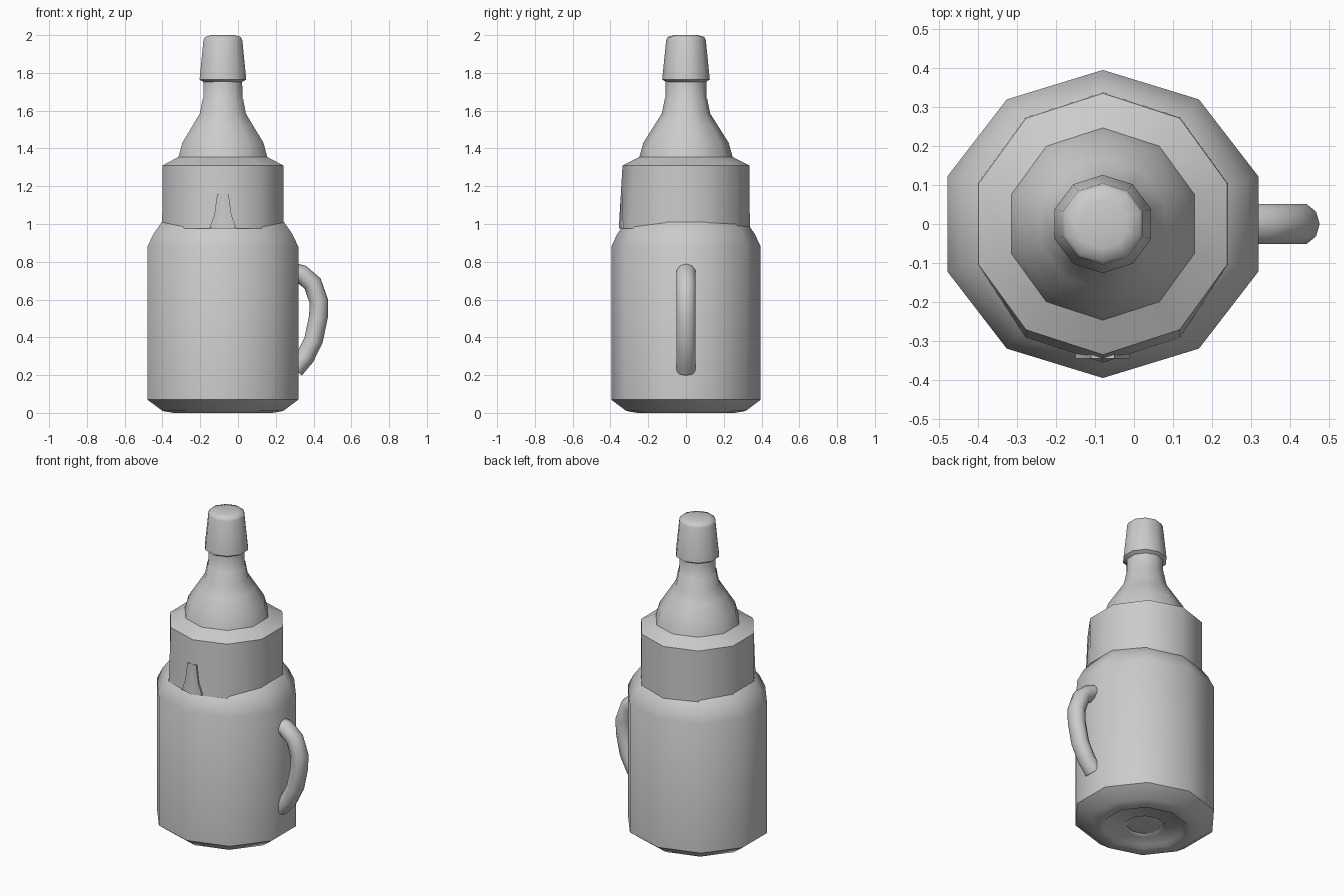
import bpy, bmesh, math
from mathutils import Vector

if "Cube" in bpy.data.objects:
    bpy.data.objects.remove(bpy.data.objects["Cube"])

CX, SIDES = -0.08, 10


def finish(name, bm, angle=50):
    bmesh.ops.remove_doubles(bm, verts=bm.verts, dist=1e-5)
    bmesh.ops.recalc_face_normals(bm, faces=bm.faces)
    me = bpy.data.meshes.new(name)
    bm.to_mesh(me)
    bm.free()
    ob = bpy.data.objects.new(name, me)
    bpy.context.collection.objects.link(ob)
    bpy.ops.object.select_all(action='DESELECT')
    bpy.context.view_layer.objects.active = ob
    ob.select_set(True)
    bpy.ops.object.shade_smooth_by_angle(angle=math.radians(angle))
    return ob


def skin(bm, rings, cap_start=False, cap_end=False):
    for a, b in zip(rings, rings[1:]):
        n = len(a)
        for i in range(n):
            j = (i + 1) % n
            bm.faces.new((a[i], a[j], b[j], b[i]))
    if cap_start:
        bm.faces.new(rings[0])
    if cap_end:
        bm.faces.new(rings[-1])


def lathe(name, profile, sy=1.0, caps=(False, False), front_flare=0.0):
    """Ten-sided turned part; front_flare pushes the first ring's front out."""
    bm = bmesh.new()
    rings = []
    for k, (r, z) in enumerate(profile):
        ring = []
        for i in range(SIDES):
            a = math.pi / 2 + i * math.tau / SIDES
            x, y = r * math.cos(a), r * sy * math.sin(a)
            dz = 0
            if k == 0 and math.sin(a) < -0.5:
                y -= front_flare
            ring.append(bm.verts.new((CX + x, y, z + dz)))
        rings.append(ring)
    skin(bm, rings, *caps)
    return finish(name, bm)


# Jar body with recessed, ringed base
lathe("jar_body", [(0.03, 0.025), (0.07, 0.02), (0.11, 0.025), (0.125, 0.012),
                   (0.23, 0.018), (0.25, 0.0), (0.275, 0.0), (0.335, 0.01),
                   (0.42, 0.07), (0.42, 0.88), (0.385, 0.95), (0.34, 1.01),
                   (0.32, 1.02)], sy=0.942, caps=(True, False))

# Wide collar, slightly flared at the front
lathe("collar", [(0.338, 0.975), (0.336, 1.31), (0.247, 1.355)],
      front_flare=0.018)

# Domed shoulder and neck
lathe("dome_and_neck", [(0.247, 1.355), (0.226, 1.43), (0.169, 1.52),
                        (0.128, 1.585), (0.113, 1.66), (0.109, 1.665),
                        (0.107, 1.77)])

# Tapered cap
lathe("cap", [(0.105, 1.75), (0.13, 1.765), (0.108, 1.975), (0.1, 1.99),
              (0.065, 2.0)], sy=0.97, caps=(False, True))

# Small raised tab on the collar front
bm = bmesh.new()
outline = [(-0.15, 0.98), (-0.01, 0.98), (-0.035, 1.05), (-0.05, 1.16),
           (-0.11, 1.16), (-0.125, 1.05)]
rings = [[bm.verts.new((x, y, z)) for x, z in outline] for y in (-0.32, -0.345)]
skin(bm, rings, True, True)
finish("front_tab", bm)

# Curved handle swept along a short path
path = [Vector((x, 0, z)) for x, z in
        [(0.29, 0.745), (0.335, 0.735), (0.395, 0.685), (0.428, 0.59),
         (0.426, 0.51), (0.40, 0.385), (0.355, 0.295), (0.30, 0.23)]]
bm = bmesh.new()
rings = []
for i, p in enumerate(path):
    t = (path[min(i + 1, len(path) - 1)] - path[max(i - 1, 0)]).normalized()
    n = Vector((-t.z, 0, t.x))
    rings.append([bm.verts.new(p + n * 0.05 * math.cos(a) + Vector((0, 0.054 * math.sin(a), 0)))
                  for a in (k * math.tau / 10 for k in range(10))])
skin(bm, rings, True, True)
finish("handle", bm, 60)
